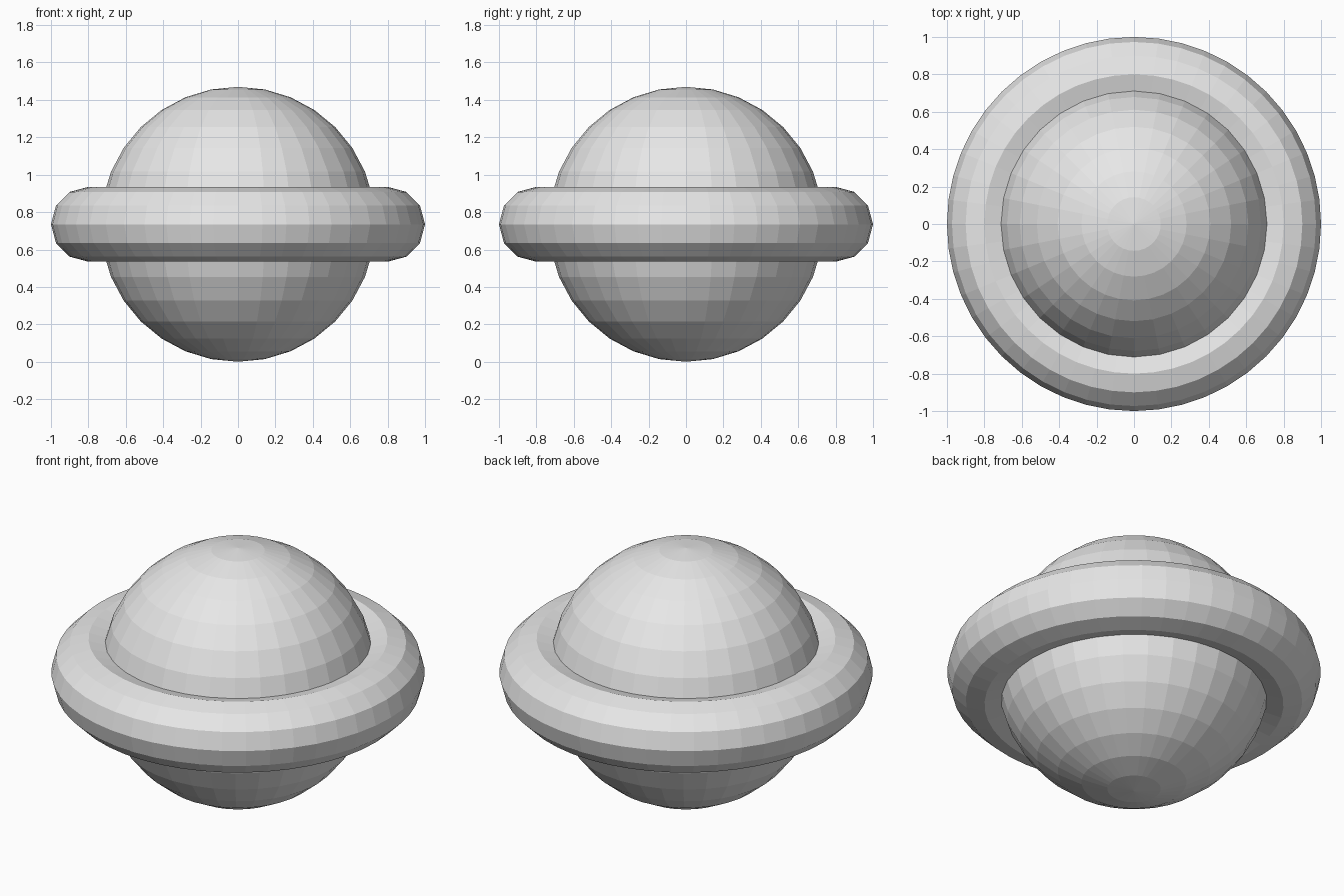
import bpy

cube = bpy.data.objects.get("Cube")
if cube:
    bpy.data.objects.remove(cube, do_unlink=True)

RADIUS = 0.735
CENTRE = (0, 0, RADIUS)

# Single plain grey
GREY = (0.8, 0.8, 0.8, 1.0)
grey = bpy.data.materials.new("light_grey")
grey.use_nodes = True
grey.diffuse_color = GREY
grey.node_tree.nodes["Principled BSDF"].inputs["Base Color"].default_value = GREY


def finish(name):
    """Name the newest part, colour it and keep its facets flat."""
    part = bpy.context.object
    part.name = part.data.name = name
    part.data.materials.append(grey)
    bpy.ops.object.shade_flat()


# Round planet body
bpy.ops.mesh.primitive_uv_sphere_add(segments=32, ring_count=16,
                                     radius=RADIUS, location=CENTRE)
finish("planet_body")

# Thick ring around the equator
bpy.ops.mesh.primitive_torus_add(major_segments=48, minor_segments=12,
                                 major_radius=0.8, minor_radius=0.2,
                                 location=CENTRE)
finish("equator_ring")
